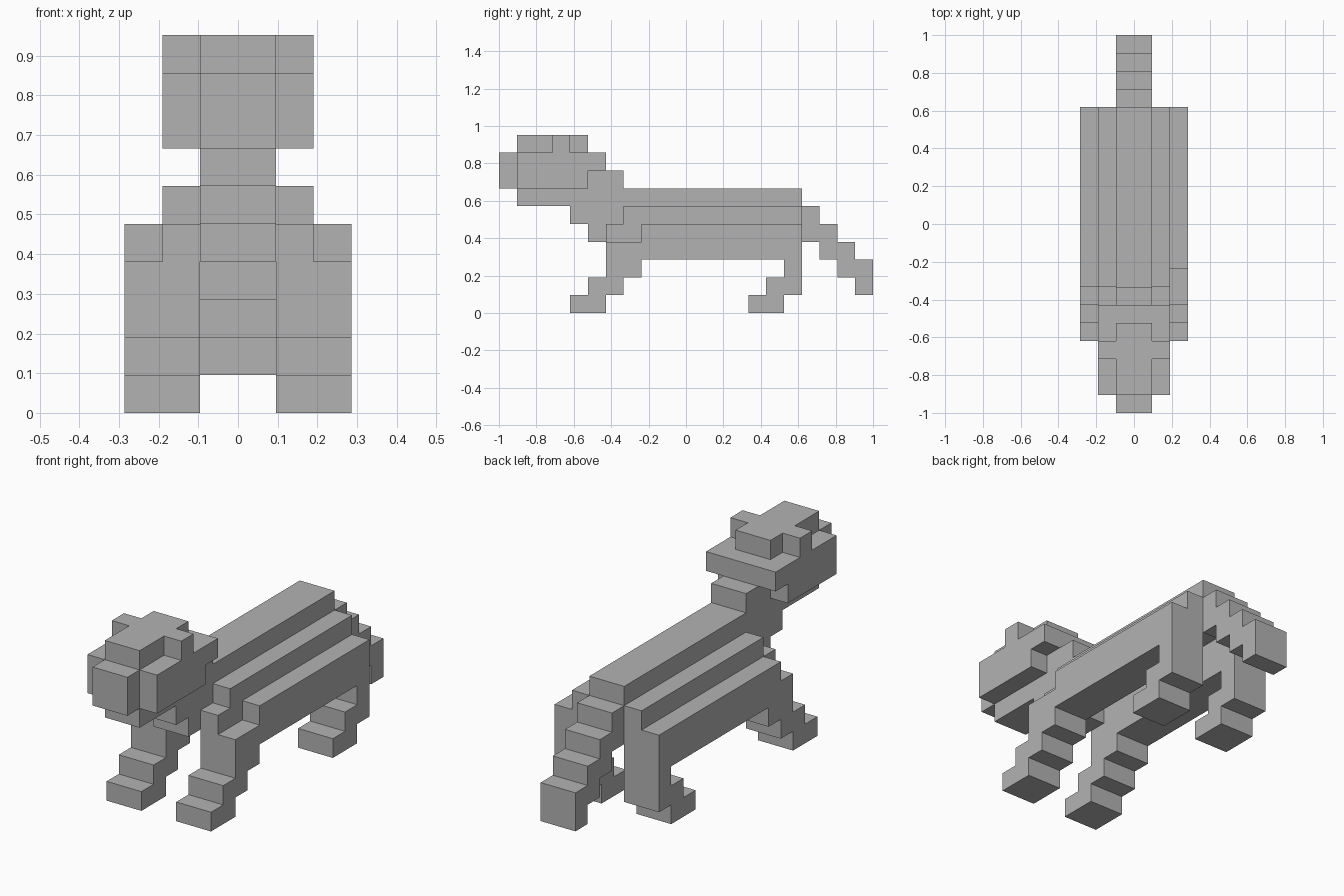
import bpy, bmesh
from mathutils import Vector

cube = bpy.data.objects.get("Cube")
if cube:
    bpy.data.objects.remove(cube, do_unlink=True)

U = 2 / 21  # one block; the model is 21 blocks long

grey = bpy.data.materials.new("plain_grey")
grey.use_nodes = True
grey.diffuse_color = (0.45, 0.45, 0.45, 1)
grey.node_tree.nodes["Principled BSDF"].inputs["Base Color"].default_value = (0.45, 0.45, 0.45, 1)

parts = {}      # part name -> its cells
taken = set()   # every filled cell


def box(part, x, y, z):
    """Fill a block of cells; each argument is a (start, end) range."""
    cells = {(i, j, k) for i in range(*x) for j in range(*y) for k in range(*z)} - taken
    parts.setdefault(part, set()).update(cells)
    taken.update(cells)


def stairs(part, x, steps, z=0):
    """Stack one-block layers upward from z, one (start, end) range of y each."""
    for k, y in enumerate(steps, z):
        box(part, x, y, (k, k + 1))


MID = (-1, 1)
WIDE = (-2, 2)

# Head, ears and muzzle
stairs("head", WIDE, [(1, 5), (1, 6)], 7)
box("crown", MID, (1, 5), (9, 10))
box("muzzle", MID, (0, 1), (7, 9))
box("right_ear", (-2, -1), (3, 4), (9, 10))
box("left_ear", (1, 2), (3, 4), (9, 10))

# Neck, chest and spine
stairs("neck", MID, [(5, 7), (4, 7), (1, 7), (5, 7)], 4)
box("spine", MID, (7, 17), (5, 7))

# Flanks and legs; the two shoulders differ by one block
sides = [("right", (-3, -2), (-2, -1), (-3, -1), 7),
         ("left", (2, 3), (1, 2), (1, 3), 8)]
for side, outer, inner, both, shoulder in sides:
    stairs(side + "_front_leg", both, [(4, 6), (5, 7), (6, 8)])
    stairs(side + "_hind_leg", both, [(14, 16), (15, 17), (16, 17)])
    stairs(side + "_outer_flank", outer, [(6, 17), (shoulder, 17)], 3)
    stairs(side + "_inner_flank", inner, [(6, 17), (6, 17), (7, 17)], 3)

# Tail steps down to the back
for n in range(4):
    box("tail", MID, (17 + n, 18 + n), (4 - n, 6 - n))


def build(name, cells):
    """Skin the exposed sides of the cells and merge coplanar squares."""
    bm = bmesh.new()
    for cell in cells:
        for axis in range(3):
            for sign in (-1, 1):
                near = list(cell)
                near[axis] += sign
                if tuple(near) in taken:
                    continue
                n, a, b = Vector(), Vector(), Vector()
                n[axis] = sign / 2
                a[(axis + 1) % 3] = 0.5
                b[(axis + 2) % 3] = 0.5 * sign
                c = Vector(cell) + Vector((0.5, 0.5, 0.5)) + n
                bm.faces.new([bm.verts.new(c + s * a + t * b)
                              for s, t in ((-1, -1), (1, -1), (1, 1), (-1, 1))])
    bmesh.ops.remove_doubles(bm, verts=bm.verts, dist=0.01)
    bmesh.ops.dissolve_limit(bm, angle_limit=0.01, verts=bm.verts, edges=bm.edges)
    for v in bm.verts:
        v.co = v.co * U + Vector((0, -1, 0))
    mesh = bpy.data.meshes.new(name)
    bm.to_mesh(mesh)
    bm.free()
    mesh.materials.append(grey)
    bpy.context.collection.objects.link(bpy.data.objects.new(name, mesh))


for part, cells in parts.items():
    build(part, sorted(cells))
